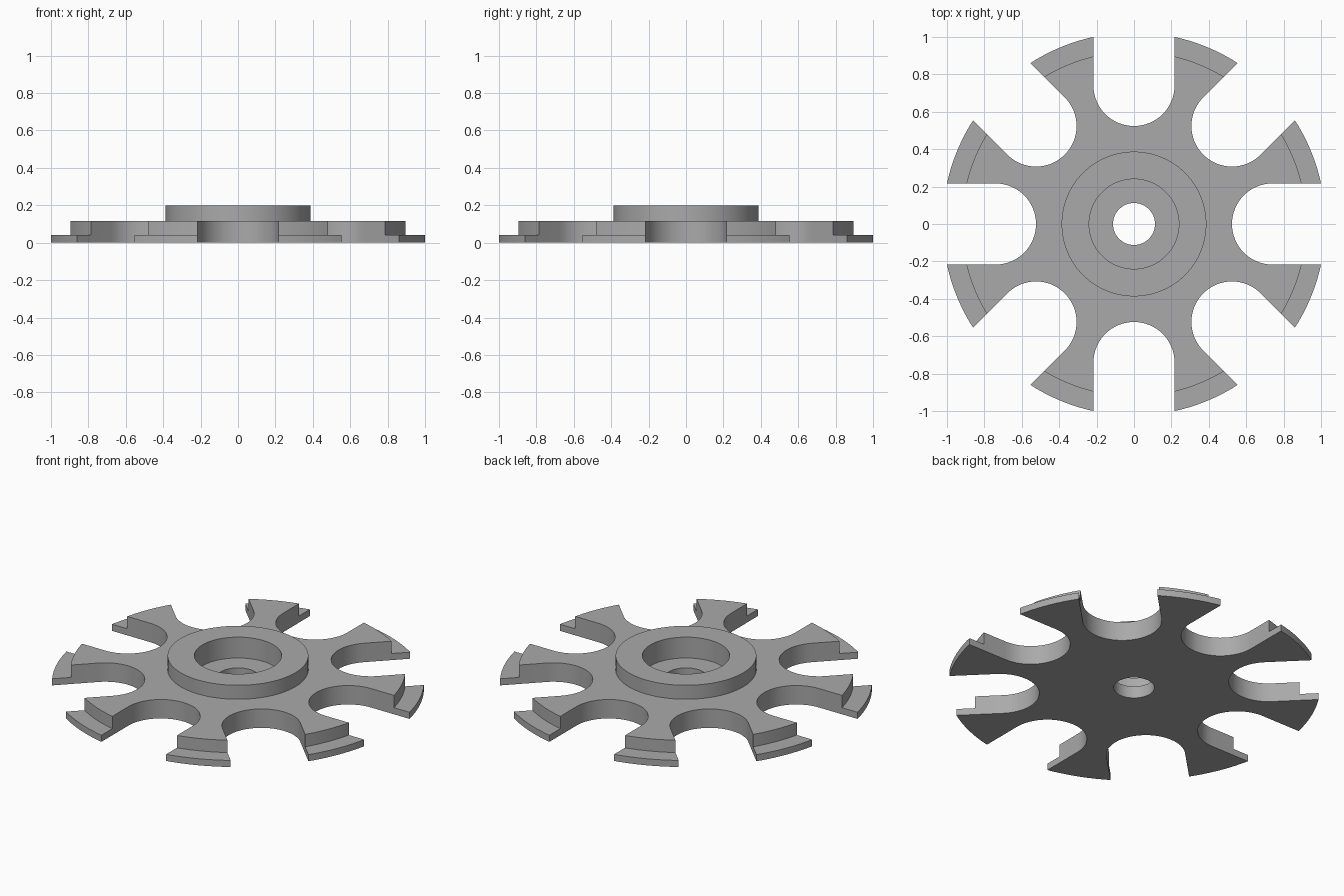
import bpy
import bmesh
from math import radians, pi, cos, sin
from mathutils import Matrix, Vector

STEPS = 128
SLOT_COUNT = 8
SLOT_RADIUS = 0.217
SLOT_CENTRE = 0.741

cube = bpy.data.objects.get("Cube")
if cube:
    bpy.data.objects.remove(cube)

metal = bpy.data.materials.new("plain grey")
metal.use_nodes = True
grey = (0.4, 0.4, 0.4, 1)
metal.diffuse_color = grey
metal.node_tree.nodes["Principled BSDF"].inputs["Base Color"].default_value = grey


def add_object(name, bm):
    bmesh.ops.recalc_face_normals(bm, faces=bm.faces[:])
    mesh = bpy.data.meshes.new(name)
    bm.to_mesh(mesh)
    bm.free()
    mesh.materials.append(metal)
    obj = bpy.data.objects.new(name, mesh)
    bpy.context.collection.objects.link(obj)
    return obj


# Turned body: bore, recess, hub, disc and thin rim as one closed profile
profile = [(0.112, 0), (0.112, 0.073), (0.24, 0.073), (0.24, 0.2),
           (0.387, 0.2), (0.387, 0.115), (0.922, 0.115), (0.922, 0.04),
           (1.0234, 0.04), (1.0234, 0)]
bm = bmesh.new()
rings = []
for i in range(STEPS):
    a = 2 * pi * i / STEPS
    rings.append([bm.verts.new((r * cos(a), r * sin(a), z)) for r, z in profile])
for i, ring in enumerate(rings):
    following = rings[(i + 1) % STEPS]
    for j in range(len(profile)):
        k = (j + 1) % len(profile)
        bm.faces.new((ring[j], following[j], following[k], ring[k]))
wheel = add_object("slotted_wheel", bm)

# Round-bottomed slots, open at the rim
bm = bmesh.new()
outline = [Vector((1.2, SLOT_RADIUS, -0.1))]
for i in range(33):
    a = pi / 2 + pi * i / 32
    outline.append(Vector((SLOT_CENTRE + SLOT_RADIUS * cos(a),
                           SLOT_RADIUS * sin(a), -0.1)))
outline.append(Vector((1.2, -SLOT_RADIUS, -0.1)))
for n in range(SLOT_COUNT):
    turn = Matrix.Rotation(2 * pi * n / SLOT_COUNT, 3, "Z")
    face = bm.faces.new([bm.verts.new(turn @ p) for p in outline])
    raised = bmesh.ops.extrude_face_region(bm, geom=[face])["geom"]
    tops = [v for v in raised if isinstance(v, bmesh.types.BMVert)]
    bmesh.ops.translate(bm, verts=tops, vec=(0, 0, 0.4))
cutter = add_object("slot_cutter", bm)
cutter.hide_render = True

# Cut the slots and keep the edges crisp
cut = wheel.modifiers.new("slots", "BOOLEAN")
cut.operation = "DIFFERENCE"
cut.solver = "EXACT"
cut.object = cutter
bpy.ops.object.select_all(action="DESELECT")
wheel.select_set(True)
bpy.context.view_layer.objects.active = wheel
bpy.ops.object.modifier_apply(modifier=cut.name)
bpy.data.objects.remove(cutter)
bpy.ops.object.shade_smooth_by_angle(angle=radians(30))
